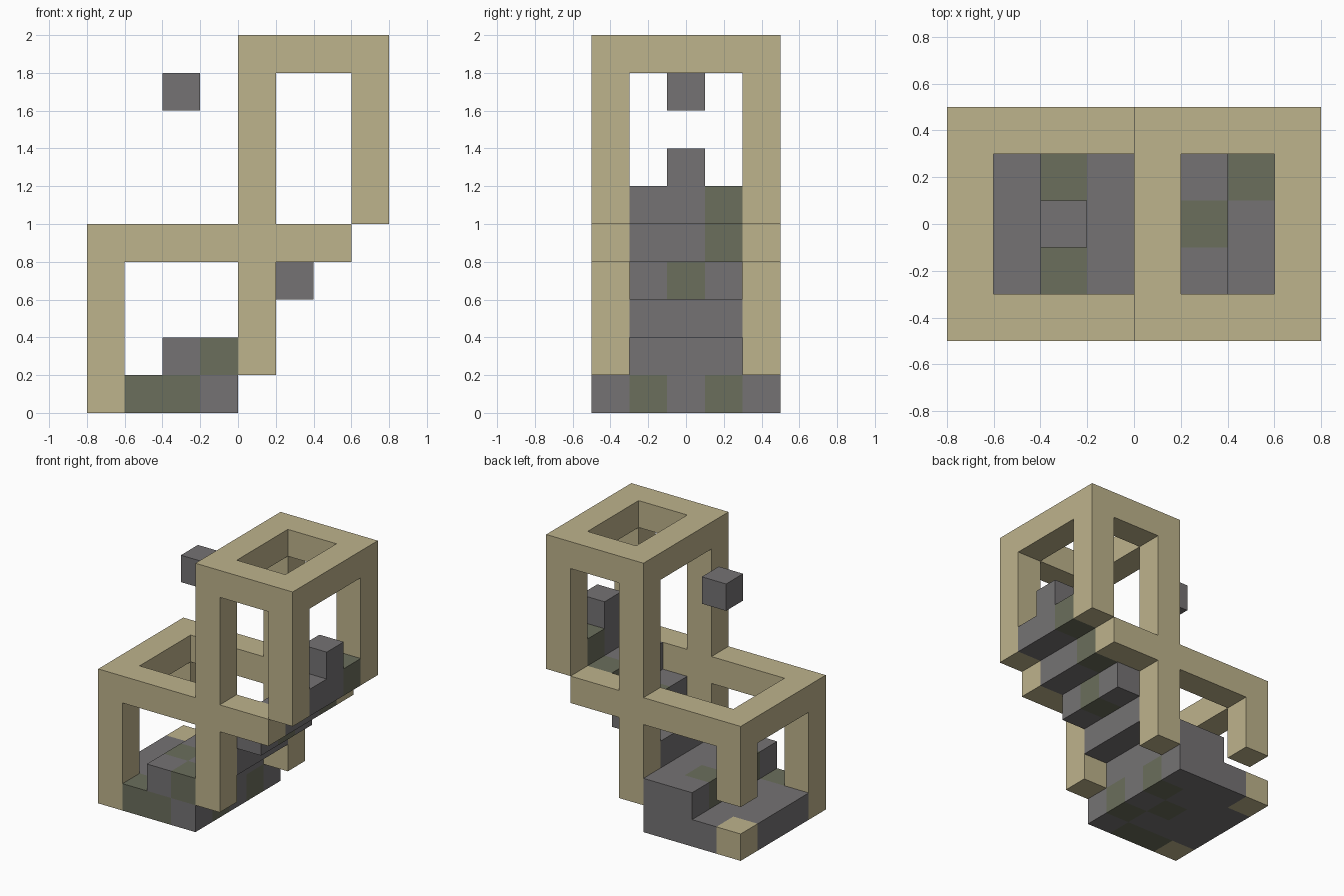
import bpy
import bmesh
from mathutils import Vector

cube = bpy.data.objects.get("Cube")
if cube:
    bpy.data.objects.remove(cube, do_unlink=True)

S = 0.2                               # edge of one block
ORIGIN = Vector((-0.8, -0.5, 0.0))


def material(name, rgb):
    m = bpy.data.materials.new(name)
    m.use_nodes = True
    m.diffuse_color = (*rgb, 1)
    m.node_tree.nodes["Principled BSDF"].inputs["Base Color"].default_value = (*rgb, 1)
    return m


TIMBER = material("pale_timber", (0.515, 0.451, 0.262))
STONE = material("grey_stone", (0.178, 0.171, 0.174))
MOSS = material("mossy_stone", (0.147, 0.156, 0.107))


def block(x, y, z):
    """Cells of a box given as inclusive (low, high) ranges or single indices."""
    spans = [(r, r) if isinstance(r, int) else r for r in (x, y, z)]
    (a, b), (c, d), (e, f) = spans
    return {(i, j, k) for i in range(a, b + 1)
            for j in range(c, d + 1) for k in range(e, f + 1)}


# Timber frames: front and back sides are the same, joined by cross beams
timber = {}
for side, j in (("front", 0), ("back", 4)):
    timber[side + "_low_post"] = block(0, j, (0, 4))
    timber[side + "_middle_post"] = block(4, j, (1, 8))
    timber[side + "_outer_post"] = block(7, j, (5, 8))
    timber[side + "_low_rail"] = block((1, 3), j, 4) | block((5, 6), j, 4)
    timber[side + "_top_rail"] = block((4, 7), j, 9)
timber["back_low_post"].discard((0, 4, 1))        # broken post
timber["low_cross_beam"] = block(0, (1, 3), 4)
timber["inner_top_cross_beam"] = block(4, (1, 3), 9)
timber["outer_top_cross_beam"] = block(7, (1, 3), 9)

# Stone floor, platform, rising steps, seat and floating block
stone = {
    "floor": block((1, 3), (0, 4), 0) | block(0, (1, 3), 0),
    "platform": block((2, 3), (0, 4), 1),
    "seat": block(7, 2, 6),
    "floating_block": block(2, 2, 8),
}
for n in range(4):
    stone["step_%d" % (n + 1)] = block(4 + n, (1, 3), 2 + n)

mossy = {(1, 0, 0), (2, 0, 0), (2, 2, 0), (3, 1, 0), (3, 3, 0), (3, 0, 1),
         (2, 1, 1), (2, 3, 1), (5, 2, 3), (6, 3, 4), (7, 3, 5)}

solid = set().union(*timber.values(), *stone.values())


def build(name, cells, mats):
    """Mesh the outward faces of a group of cells."""
    bm = bmesh.new()
    for cell in sorted(cells):
        low = Vector(cell)
        for axis in range(3):
            u, v = Vector(), Vector()
            u[(axis + 1) % 3] = 1
            v[(axis + 2) % 3] = 1
            for sign in (-1, 1):
                near = list(cell)
                near[axis] += sign
                if tuple(near) in solid:
                    continue
                base = low.copy()
                base[axis] += max(sign, 0)
                quad = [base, base + u, base + u + v, base + v]
                if sign < 0:
                    quad.reverse()
                face = bm.faces.new([bm.verts.new(ORIGIN + p * S) for p in quad])
                face.material_index = int(len(mats) > 1 and cell in mossy)
    bmesh.ops.remove_doubles(bm, verts=bm.verts, dist=0.001)
    mesh = bpy.data.meshes.new(name)
    bm.to_mesh(mesh)
    bm.free()
    for m in mats:
        mesh.materials.append(m)
    bpy.context.collection.objects.link(bpy.data.objects.new(name, mesh))


for name, cells in timber.items():
    build(name, cells, [TIMBER])
for name, cells in stone.items():
    build(name, cells, [STONE, MOSS])
